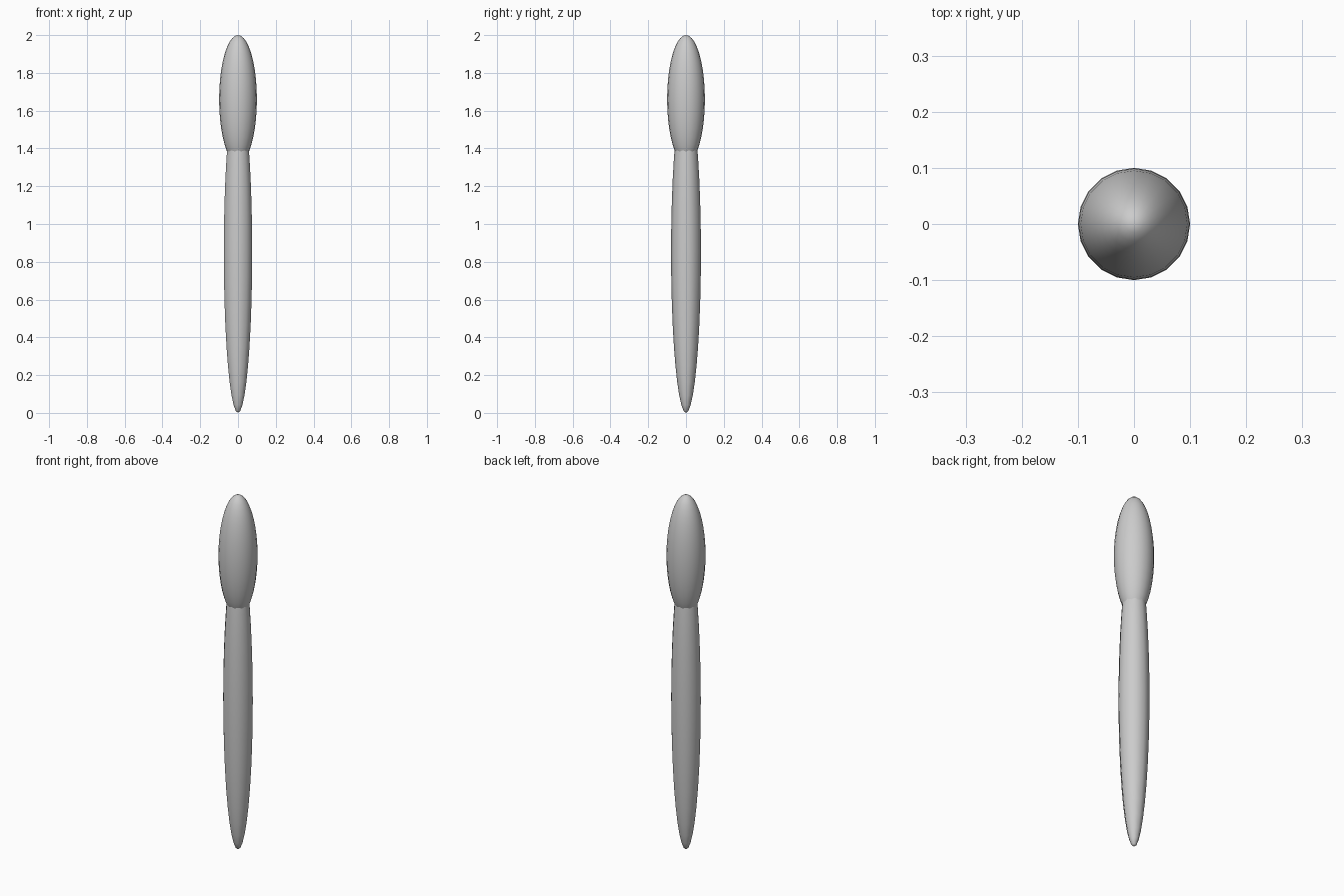
import bpy

if "Cube" in bpy.data.objects:
    bpy.data.objects.remove(bpy.data.objects["Cube"])


def ellipsoid(name, segments, rings, radius, z_low, z_high):
    half = (z_high - z_low) / 2
    bpy.ops.mesh.primitive_uv_sphere_add(segments=segments, ring_count=rings, radius=1,
                                         location=(0, 0, z_low + half))
    obj = bpy.context.object
    obj.name = name
    obj.scale = (radius, radius, half)
    bpy.ops.object.transform_apply(location=False, rotation=False, scale=True)
    bpy.ops.object.shade_smooth()
    return obj


# Long tapered handle
ellipsoid("handle", 10, 20, 0.079, 0.0, 1.70)

# Fatter bulb overlapping the top of the handle
ellipsoid("head", 20, 20, 0.10, 1.32, 2.0)
